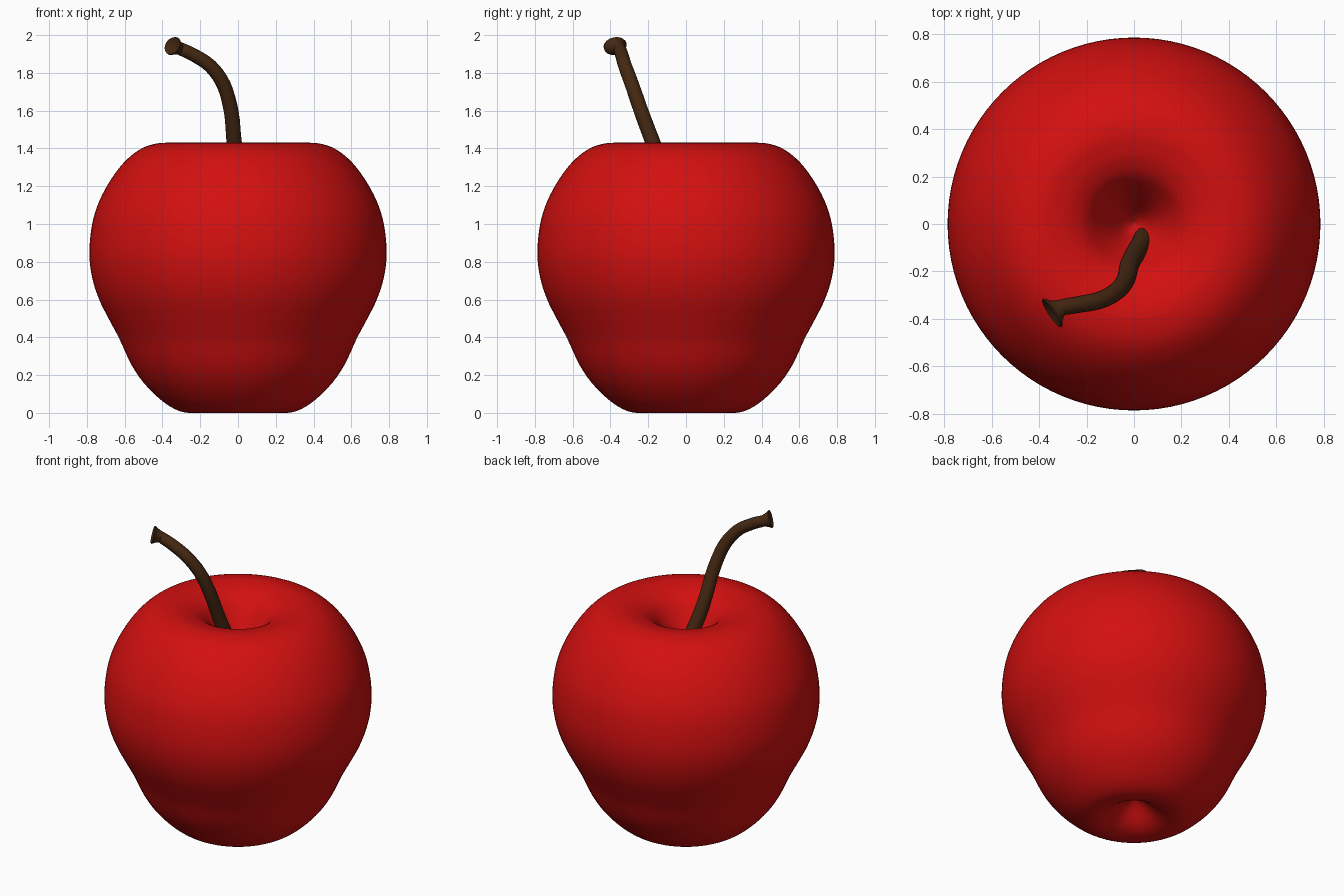
import bpy, bmesh, math
from mathutils import Vector

if "Cube" in bpy.data.objects:
    bpy.data.objects.remove(bpy.data.objects["Cube"])


def material(name, rgb):
    m = bpy.data.materials.new(name)
    m.diffuse_color = (*rgb, 1.0)
    m.use_nodes = True
    m.node_tree.nodes["Principled BSDF"].inputs["Base Color"].default_value = m.diffuse_color
    return m


def smooth_path(points, steps):
    """Catmull-Rom curve through the given points."""
    p = [Vector(q) for q in points]
    p = [2 * p[0] - p[1]] + p + [2 * p[-1] - p[-2]]
    out = []
    for i in range(1, len(p) - 2):
        a, b, c, d = p[i - 1:i + 3]
        for k in range(steps):
            t = k / steps
            out.append(0.5 * (2 * b + (c - a) * t + (2 * a - 5 * b + 4 * c - d) * t * t
                              + (3 * b - a - 3 * c + d) * t ** 3))
    return out + [p[-2]]


def skin(name, rings, start, end, mat):
    """Join equal rings of points into a closed surface with a tip at each end."""
    bm = bmesh.new()
    loops = [[bm.verts.new(q) for q in ring] for ring in rings]
    n = len(loops[0])
    tips = bm.verts.new(start), bm.verts.new(end)
    for i in range(n):
        j = (i + 1) % n
        for a, b in zip(loops, loops[1:]):
            bm.faces.new((a[i], a[j], b[j], b[i]))
        bm.faces.new((tips[0], loops[0][j], loops[0][i]))
        bm.faces.new((tips[1], loops[-1][i], loops[-1][j]))
    bmesh.ops.recalc_face_normals(bm, faces=bm.faces)
    mesh = bpy.data.meshes.new(name)
    bm.to_mesh(mesh)
    bm.free()
    mesh.materials.append(mat)
    ob = bpy.data.objects.new(name, mesh)
    bpy.context.collection.objects.link(ob)
    bpy.ops.object.select_all(action='DESELECT')
    ob.select_set(True)
    bpy.context.view_layer.objects.active = ob
    bpy.ops.object.shade_smooth_by_angle(angle=math.radians(50))
    return ob


red = material("apple red", (0.65, 0.005, 0.005))
brown = material("stem brown", (0.06, 0.021, 0.006))

# Fruit: lathe profile (radius, height) from the bottom dimple to the top dimple
profile = [(0, 0.14), (0.06, 0.105), (0.13, 0.045), (0.19, 0.012), (0.26, 0.0),
           (0.33, 0.018), (0.41, 0.07), (0.50, 0.16), (0.567, 0.26), (0.627, 0.39),
           (0.68, 0.49), (0.735, 0.60), (0.773, 0.72), (0.787, 0.85), (0.772, 1.0),
           (0.735, 1.12), (0.67, 1.24), (0.59, 1.34), (0.50, 1.405), (0.40, 1.43),
           (0.32, 1.42), (0.26, 1.40), (0.20, 1.36), (0.14, 1.28), (0.09, 1.20),
           (0.045, 1.13), (0, 1.09)]
curve = smooth_path([(r, 0, z) for r, z in profile], 4)
N = 96
fruit_rings = [[(q.x * math.cos(2 * math.pi * i / N), q.x * math.sin(2 * math.pi * i / N), q.z)
                for i in range(N)] for q in curve[1:-1]]
skin("fruit", fruit_rings, curve[0], curve[-1], red)

# Stem: tube swept along a bent path
path = smooth_path([(0.055, -0.03, 1.03), (0.035, -0.075, 1.16), (0.005, -0.125, 1.29),
                    (-0.02, -0.175, 1.43), (-0.035, -0.235, 1.59), (-0.075, -0.285, 1.735),
                    (-0.145, -0.322, 1.835), (-0.235, -0.34, 1.895), (-0.31, -0.352, 1.93)], 4)
sizes = [(0.044 - 0.010 * i / (len(path) - 1),) * 2 for i in range(len(path))]

# Flared oval end with a shallow hollow
axis = Vector((-0.80, -0.53, 0.28)).normalized()
for along, wide, tall in [(0.025, 0.050, 0.042), (0.042, 0.072, 0.050),
                          (0.048, 0.070, 0.047), (0.040, 0.040, 0.028)]:
    path.append(Vector((-0.31, -0.352, 1.93)) + axis * along)
    sizes.append((wide, tall))
stem_rings = []
for i, (q, (wide, tall)) in enumerate(zip(path, sizes)):
    t = axis if i > len(path) - 6 else (path[i + 1] - path[max(i - 1, 0)]).normalized()
    side = t.cross(Vector((0, 0, 1))).normalized()
    up = side.cross(t)
    stem_rings.append([q + side * wide * math.cos(2 * math.pi * k / 20)
                       + up * tall * math.sin(2 * math.pi * k / 20) for k in range(20)])
skin("stem", stem_rings, path[0], path[-1] - axis * 0.008, brown)
